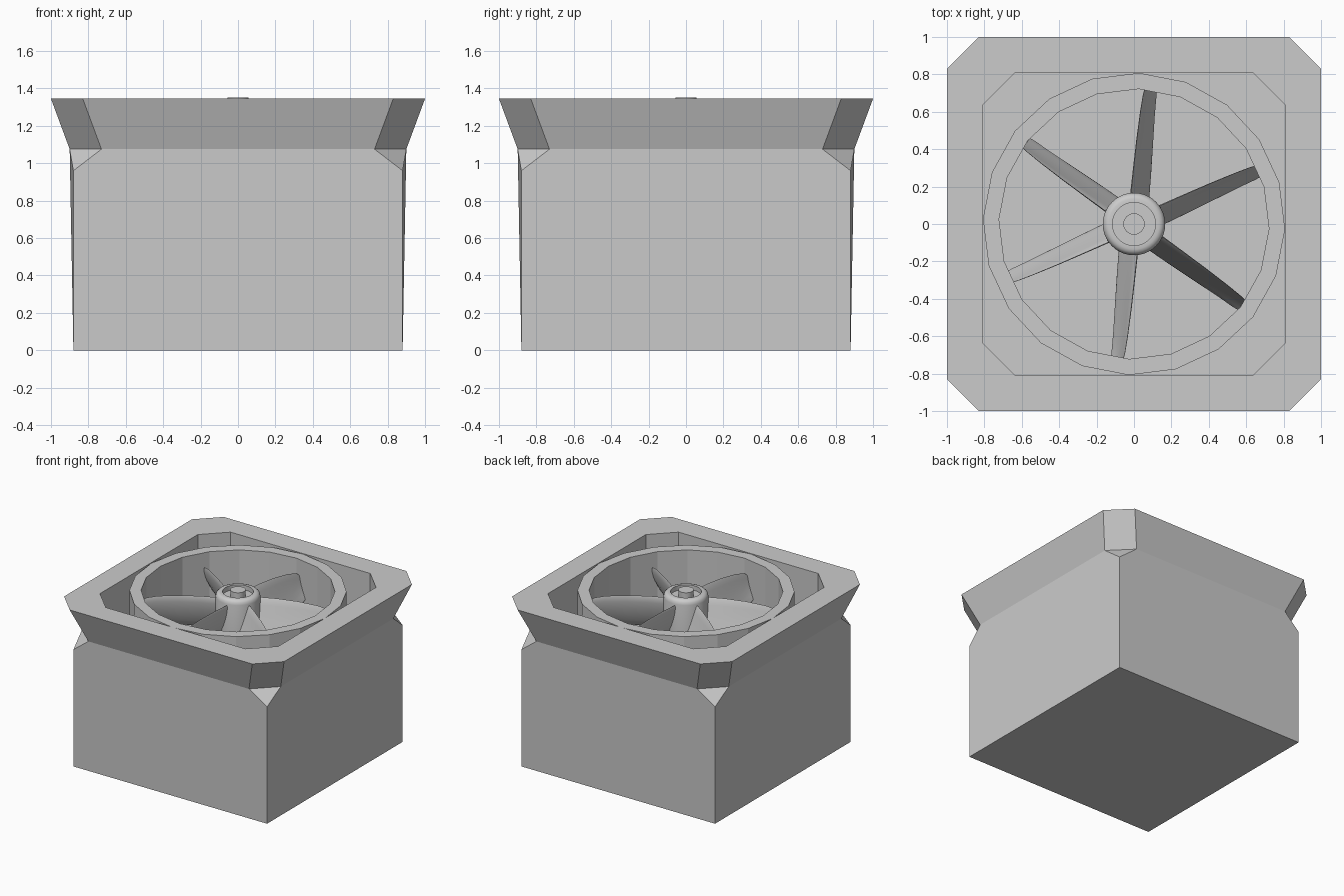
import bpy, bmesh
from math import cos, sin, pi, radians

if "Cube" in bpy.data.objects:
    bpy.data.objects.remove(bpy.data.objects["Cube"])

FLOOR = 0.95   # bottom of the fan recess
TOP = 1.345


def finish(name, bm, smooth=None):
    bmesh.ops.recalc_face_normals(bm, faces=bm.faces)
    mesh = bpy.data.meshes.new(name)
    bm.to_mesh(mesh)
    bm.free()
    ob = bpy.data.objects.new(name, mesh)
    bpy.context.collection.objects.link(ob)
    if smooth:
        bpy.ops.object.select_all(action='DESELECT')
        ob.select_set(True)
        bpy.context.view_layer.objects.active = ob
        bpy.ops.object.shade_smooth_by_angle(angle=radians(smooth))
    return ob


def bridge(bm, a, b):
    n = len(a)
    for i in range(n):
        j = (i + 1) % n
        bm.faces.new((a[i], a[j], b[j], b[i]))


def corners(bm, pts, z):
    """Repeat the points of one corner around the four corners."""
    loop = []
    for k in range(4):
        for x, y in pts:
            for _ in range(k):
                x, y = -y, x
            loop.append(bm.verts.new((x, y, z)))
    return loop


def octagon(bm, h, c, z):
    return corners(bm, [(h, c), (c, h)], z)


def lathe(bm, profile, sides, turn=0.0, closed=False):
    """Spin (radius, z) points; open profiles are capped at both ends."""
    loops = [[bm.verts.new((r * cos(turn + 2 * pi * i / sides),
                            r * sin(turn + 2 * pi * i / sides), z))
              for i in range(sides)] for r, z in profile]
    for a, b in zip(loops, loops[1:]):
        bridge(bm, a, b)
    if closed:
        bridge(bm, loops[-1], loops[0])
    else:
        bm.faces.new(loops[0])
        bm.faces.new(loops[-1])


# Box body with cut corners, flared collar and recess
bm = bmesh.new()
base = corners(bm, [(0.88, 0.88)], 0)
shoulder = corners(bm, [(0.88, 0.88)], 0.96)
neck = octagon(bm, 0.90, 0.73, 1.075)
rim = octagon(bm, 1.0, 0.83, TOP)
lip = octagon(bm, 0.81, 0.635, TOP)
pit = octagon(bm, 0.81, 0.635, FLOOR)
bm.faces.new(base)
for k in range(4):
    n = (k + 1) % 4
    bm.faces.new((base[k], base[n], shoulder[n], neck[2 * n], neck[2 * k + 1], shoulder[k]))
    bm.faces.new((shoulder[k], neck[2 * k], neck[2 * k + 1]))
for a, b in ((neck, rim), (rim, lip), (lip, pit)):
    bridge(bm, a, b)
bm.faces.new(pit)
finish("housing", bm)

# Twenty-sided fan ring
bm = bmesh.new()
lathe(bm, [(0.808, FLOOR), (0.808, 1.342), (0.722, 1.342), (0.722, FLOOR)],
      20, radians(-2), closed=True)
finish("fan_ring", bm)

# Hub with rounded edge, recessed top and centre stub
bm = bmesh.new()
lathe(bm, [(0.167, FLOOR), (0.167, 1.30), (0.162, 1.32), (0.15, 1.333), (0.135, 1.338),
           (0.115, 1.338), (0.115, 1.30), (0.057, 1.30), (0.057, 1.352)], 40)
finish("fan_hub", bm, 40)

# Twisted blades: (radius, half width, z low, z high, thickness, sideways shift)
sections = [(0.13, 0.050, 1.00, 1.29, 0.034, -0.015),
            (0.28, 0.048, 1.00, 1.29, 0.028, -0.010),
            (0.45, 0.044, 1.00, 1.28, 0.022, -0.004),
            (0.60, 0.039, 1.01, 1.26, 0.016, 0.0),
            (0.69, 0.036, 1.02, 1.235, 0.012, 0.0),
            (0.72, 0.032, 1.04, 1.21, 0.010, 0.0)]
SIDES = 14


def blade_loop(bm, angle, r, w, z0, z1, thick, shift):
    loop = []
    for i in range(SIDES):
        a = 2 * pi * i / SIDES
        s = cos(a)                                   # along the chord
        camber = 0.012 * (1 - s * s)
        t = shift + w * s + thick * 0.5 * sin(a) + camber
        z = (z0 + z1) / 2 + (z1 - z0) / 2 * s
        loop.append(bm.verts.new((r * cos(angle) - t * sin(angle),
                                  r * sin(angle) + t * cos(angle), z)))
    return loop


bm = bmesh.new()
for k in range(6):
    angle = radians(83 + 60 * k)
    loops = [blade_loop(bm, angle, *s) for s in sections]
    for a, b in zip(loops, loops[1:]):
        bridge(bm, a, b)
    bm.faces.new(loops[0])
    bm.faces.new(loops[-1])
finish("fan_blades", bm, 40)
